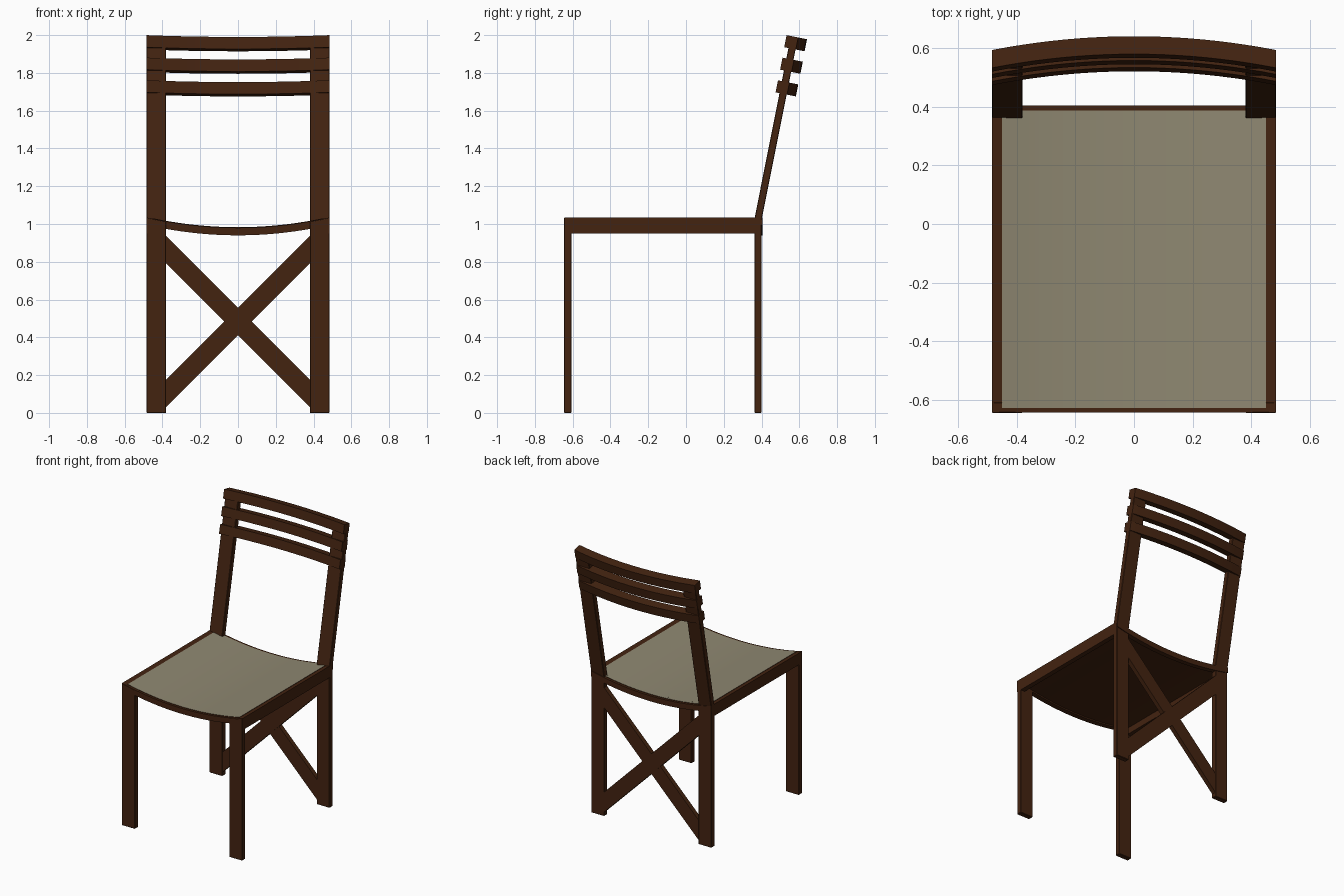
import bpy, bmesh, math
from mathutils import Vector

if "Cube" in bpy.data.objects:
    bpy.data.objects.remove(bpy.data.objects["Cube"])

def material(name, rgb):
    m = bpy.data.materials.new(name)
    m.diffuse_color = (*rgb, 1)
    m.use_nodes = True
    m.node_tree.nodes["Principled BSDF"].inputs["Base Color"].default_value = m.diffuse_color
    return m

WOOD = material("dark_wood", (0.056, 0.0168, 0.0053))
FABRIC = material("beige_fabric", (0.275, 0.247, 0.167))

def loft(name, sections, mats=(WOOD,), smooth=False, bevel=0.0):
    """Skin a row of equal-sized closed sections and cap both ends."""
    bm = bmesh.new()
    rings = [[bm.verts.new(p) for p in s] for s in sections]
    n = len(rings[0])
    for a, b in zip(rings, rings[1:]):
        for i in range(n):
            j = (i + 1) % n
            bm.faces.new((a[i], a[j], b[j], b[i]))
    bm.faces.new(rings[0])
    bm.faces.new(rings[-1])
    bmesh.ops.recalc_face_normals(bm, faces=bm.faces)
    if len(mats) > 1:  # upward faces take the second colour
        for f in bm.faces:
            f.material_index = int(f.normal.z > 0.5)
    me = bpy.data.meshes.new(name)
    bm.to_mesh(me)
    bm.free()
    for m in mats:
        me.materials.append(m)
    ob = bpy.data.objects.new(name, me)
    bpy.context.collection.objects.link(ob)
    if bevel:
        mod = ob.modifiers.new("bevel", 'BEVEL')
        mod.width = bevel
        mod.segments = 1
    if smooth:
        bpy.ops.object.select_all(action='DESELECT')
        ob.select_set(True)
        bpy.context.view_layer.objects.active = ob
        bpy.ops.object.shade_smooth_by_angle(angle=math.radians(30))
    return ob

HALF = 0.485
INNER = 0.38

def seat_z(x):
    return 0.98 + 0.055 * (x / HALF) ** 2

def xs(half, n=20):
    return [-half + 2 * half * i / n for i in range(n + 1)]

def curved_bar(name, half, y0, y1, top, bottom, mats=(WOOD,)):
    """Bar or sheet following the sagging seat curve."""
    secs = [[(x, y0, seat_z(x) + bottom), (x, y1, seat_z(x) + bottom),
             (x, y1, seat_z(x) + top), (x, y0, seat_z(x) + top)] for x in xs(half)]
    return loft(name, secs, mats, smooth=True)

# legs, back posts and side rails, mirrored left and right
TILT = math.atan(0.2)
for side, label in ((-1, "left"), (1, "right")):
    a, b = side * INNER, side * HALF
    loft(f"front_leg_{label}", [
        [(x, -0.645, 0), (x, -0.607, 0), (x, -0.607, seat_z(x)), (x, -0.645, seat_z(x))]
        for x in (a, b)], bevel=0.003)
    # back leg bends backwards into the back post
    loft(f"back_leg_and_post_{label}", [
        [(x0, y, z), (x1, y, z), (x1, y + 0.038, z + dz), (x0, y + 0.038, z + dz)]
        for x0, x1 in ((a, b),)
        for y, z, dz in ((0.362, 0, 0), (0.362, 1.025, -0.004), (0.547, 1.955, -0.007))],
        bevel=0.003)
    r = side * 0.45
    loft(f"side_rail_{label}", [
        [(r, y, 0.95), (b, y, 0.95), (b, y, seat_z(b)), (r, y, seat_z(r))]
        for y in (-0.644, 0.385)])

# curved front and back seat rails
curved_bar("front_seat_rail", HALF - 0.001, -0.644, -0.607, 0, -0.04)
curved_bar("back_seat_rail", HALF - 0.001, 0.37, 0.405, 0, -0.04)

# seat board with a thin fabric sheet on top
curved_bar("seat_board", 0.455, -0.62, 0.38, -0.004, -0.03)
for nm, half, y0, y1 in (("seat_fabric", 0.45, -0.627, 0.366),
                         ("seat_fabric_back_edge", INNER, 0.366, 0.387)):
    curved_bar(nm, half, y0, y1, 0.003, -0.006, (WOOD, FABRIC))

# bowed back slats, tilted with the posts
up = Vector((0, math.sin(TILT), math.cos(TILT)))
back = Vector((0, math.cos(TILT), -math.sin(TILT)))
for label, y, z in (("lower", 0.474, 1.697), ("middle", 0.498, 1.817), ("top", 0.520, 1.936)):
    secs = []
    for x in xs(HALF):
        p = Vector((x, y, z)) + back * 0.048 * (1 - (x / HALF) ** 2)
        q = p + back * 0.062
        secs.append([p, q, q + up * 0.065, p + up * 0.065])
    loft(f"{label}_back_slat", secs, smooth=True)

# crossed braces between the back legs
for side, label, y in ((-1, "rising", 0.366), (1, "falling", 0.368)):
    secs = []
    for x in (-0.385, 0.385):
        z = 0.483 - side * x
        secs.append([(x, y, z - 0.073), (x, y + 0.033, z - 0.073),
                     (x, y + 0.033, z + 0.073), (x, y, z + 0.073)])
    loft(f"{label}_cross_brace", secs)
